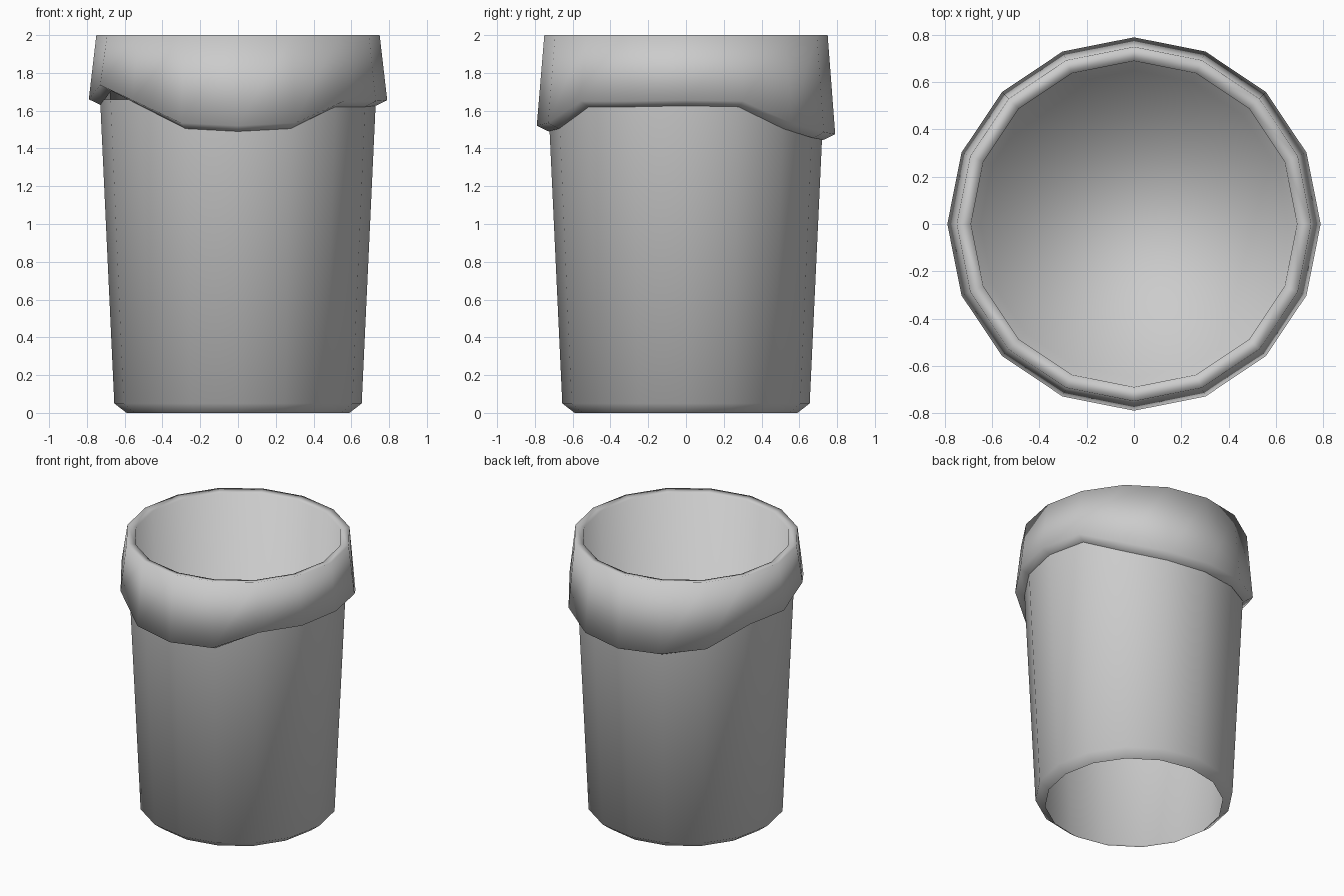
import bpy, bmesh
from math import sin, cos, pi

if "Cube" in bpy.data.objects:
    bpy.data.objects.remove(bpy.data.objects["Cube"])

SIDES = 16


def ring(bm, r, z):
    # Ring starting at the front (-y) and turning towards +x; z may vary per side
    zs = z if isinstance(z, list) else [z] * SIDES
    return [bm.verts.new((r * sin(2 * pi * k / SIDES), -r * cos(2 * pi * k / SIDES), zs[k]))
            for k in range(SIDES)]


def lathe(name, profile, cap_end=False):
    bm = bmesh.new()
    rings = [ring(bm, r, z) for r, z in profile]
    for a, b in zip(rings, rings[1:]):
        for k in range(SIDES):
            n = (k + 1) % SIDES
            bm.faces.new((a[k], a[n], b[n], b[k]))
    if cap_end:
        bm.faces.new(rings[-1])
    for f in bm.faces:
        f.smooth = True
    me = bpy.data.meshes.new(name)
    bm.to_mesh(me)
    bm.free()
    ob = bpy.data.objects.new(name, me)
    bpy.context.collection.objects.link(ob)
    return ob


# Tapered bin body with bevelled foot, open underneath
lathe("bin_body", [(0.59, 0), (0.655, 0.05), (0.73, 1.66)])

# Bag liner: uneven folded hem, skirt, rolled lip, inner wall and floor
hem = [1.49, 1.505, 1.62, 1.62, 1.625, 1.62, 1.505, 1.455,
       1.445, 1.46, 1.50, 1.63, 1.63, 1.705, 1.625, 1.505]
fold = [z + 0.03 for z in hem]
lathe("bag_liner", [(0.727, hem), (0.79, fold), (0.75, 2.0),
                    (0.69, 1.99), (0.65, 1.0)], cap_end=True)
